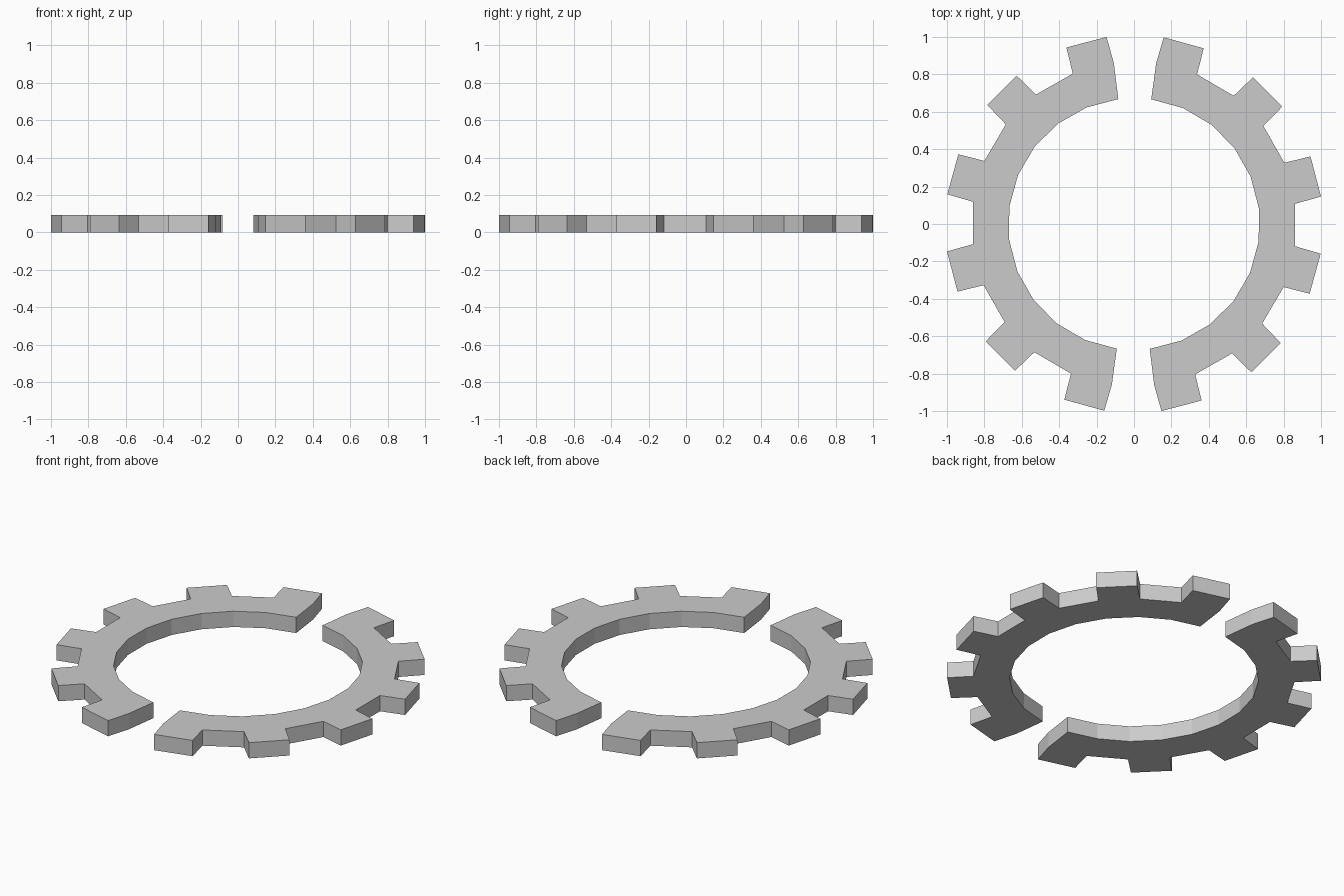
import bpy, bmesh
from math import radians, cos, sin

if "Cube" in bpy.data.objects:
    bpy.data.objects.remove(bpy.data.objects["Cube"])

R_IN, R_ROOT, R_TIP = 0.673, 0.868, 1.0105
HEIGHT = 0.094
TWIST = -0.35           # slight turn of the whole ring, degrees
HALF_ROOT, HALF_TIP = 7.5, 6.3


def polar(r, deg):
    a = radians(deg + TWIST)
    return (r * cos(a), r * sin(a), 0.0)


def half_ring(name, turn):
    bm = bmesh.new()
    cells = []
    # six teeth, with a plain ring segment between neighbours
    for i in range(6):
        c = turn - 75 + 30 * i
        lo, hi = c - HALF_ROOT, c + HALF_ROOT
        cells.append([polar(R_IN, lo), polar(R_ROOT, lo),
                      polar(R_TIP, c - HALF_TIP), polar(R_TIP, c + HALF_TIP),
                      polar(R_ROOT, hi), polar(R_IN, hi)])
        if i < 5:
            cells.append([polar(R_IN, hi), polar(R_ROOT, hi),
                          polar(R_ROOT, hi + 15), polar(R_IN, hi + 15)])
    for pts in cells:
        bm.faces.new([bm.verts.new(p) for p in pts])
    bmesh.ops.remove_doubles(bm, verts=bm.verts, dist=1e-4)
    # raise the flat profile into a plate
    top = bmesh.ops.extrude_face_region(bm, geom=bm.faces[:], use_keep_orig=True)
    bmesh.ops.translate(bm, vec=(0, 0, HEIGHT),
                        verts=[v for v in top["geom"] if isinstance(v, bmesh.types.BMVert)])
    bmesh.ops.recalc_face_normals(bm, faces=bm.faces)
    mesh = bpy.data.meshes.new(name)
    bm.to_mesh(mesh)
    bm.free()
    obj = bpy.data.objects.new(name, mesh)
    bpy.context.collection.objects.link(obj)
    return obj


half_ring("right_toothed_half", 0)
half_ring("left_toothed_half", 180)
